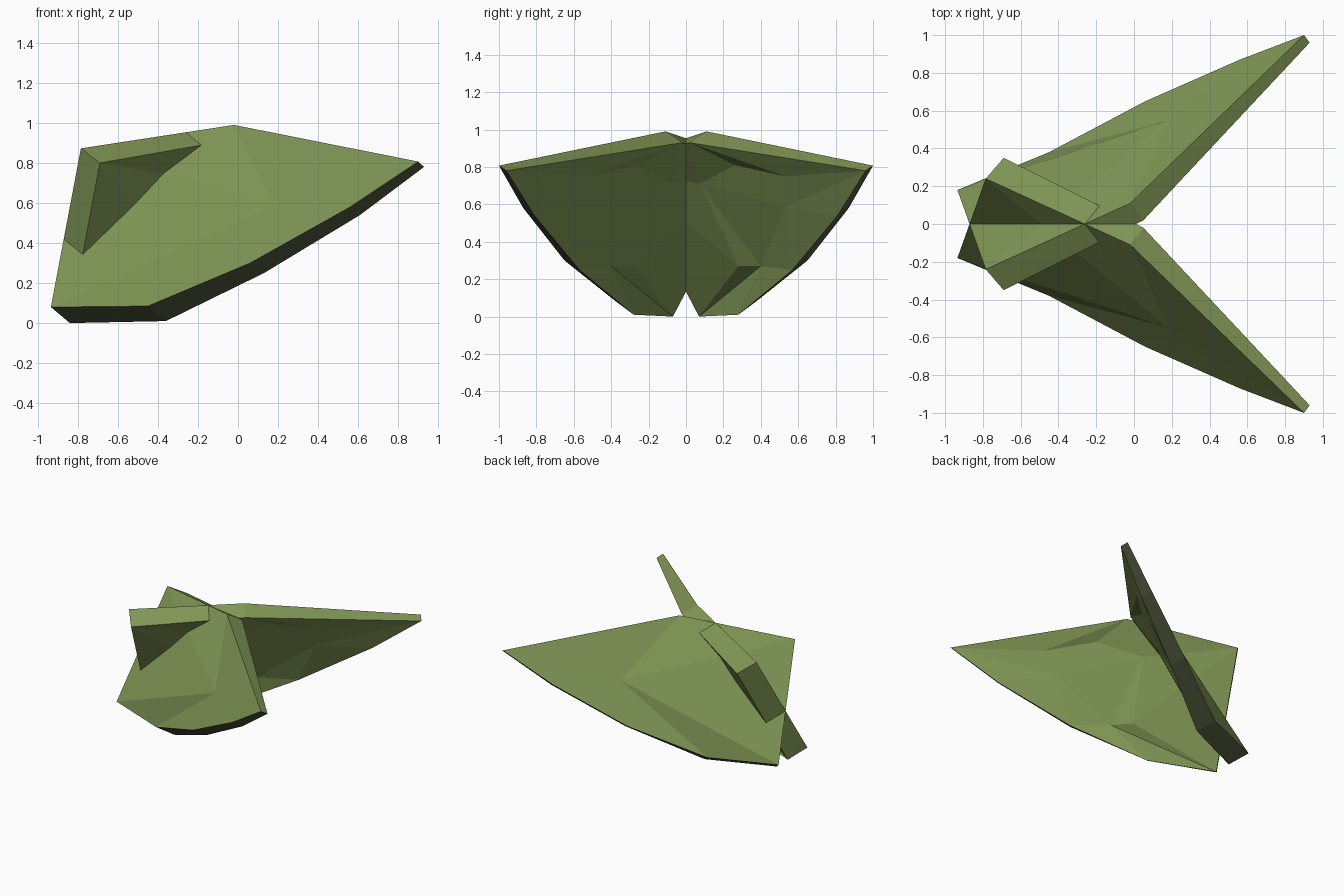
import bpy, bmesh

cube = bpy.data.objects.get("Cube")
if cube:
    bpy.data.objects.remove(cube, do_unlink=True)


def flat_material(name, rgb):
    mat = bpy.data.materials.new(name)
    mat.use_nodes = True
    mat.diffuse_color = (*rgb, 1.0)
    mat.node_tree.nodes["Principled BSDF"].inputs["Base Color"].default_value = (*rgb, 1.0)
    return mat


olive = flat_material("olive_green", (0.216, 0.305, 0.091))
dark_olive = flat_material("dark_olive", (0.085, 0.105, 0.05))

# Outline of the plate: ridge, tip, lower edge, foot, crossing corner
outer_rim = [(-0.02, 0.11, 0.99), (0.90, 1.0, 0.807), (0.56, 0.87, 0.58),
             (0.06, 0.65, 0.30), (-0.45, 0.38, 0.085), (-0.935, 0.18, 0.08),
             (-0.785, -0.24, 0.873)]
inner_rim = [(0.05, 0.02, 0.93), (0.93, 0.96, 0.78), (0.61, 0.81, 0.54),
             (0.13, 0.57, 0.25), (-0.36, 0.28, 0.01), (-0.84, 0.07, 0.0),
             (-0.69, -0.35, 0.80)]
outer_centre = (0.185, 0.55, 0.59)
# Hollow of the inner face: wing, ridge, lower, foot, shoulder, top
inner_points = [(0.30, 0.53, 0.585), (-0.15, 0.075, 0.71),
                (-0.115, 0.40, 0.27), (-0.225, 0.28, 0.27),
                (0.42, 0.53, 0.75), (0.14, 0.26, 0.81)]
inner_facets = ["ABs", "Ast", "Atr", "ArG", "BCw", "Bws", "CDw", "Dlw", "swt",
                "twr", "rwl", "rlf", "rfG", "fFG", "lFf", "lEF", "lDE"]

# One faceted plate with thickness
bm = bmesh.new()
outer = [bm.verts.new(p) for p in outer_rim]
inner = [bm.verts.new(p) for p in inner_rim]
named = dict(zip("ABCDEFGwrlfst", inner + [bm.verts.new(p) for p in inner_points]))
hub = bm.verts.new(outer_centre)
for facet in inner_facets:
    bm.faces.new([named[k] for k in facet])
for i in range(len(outer)):
    j = (i + 1) % len(outer)
    bm.faces.new((hub, outer[i], outer[j]))
    rim = bm.faces.new((outer[i], outer[j], inner[j], inner[i]))
    # Lower edge from the tip to the foot is dark
    rim.material_index = int(1 <= i <= 4)
bmesh.ops.recalc_face_normals(bm, faces=bm.faces)
mesh = bpy.data.meshes.new("crossed_wing_plates")
bm.to_mesh(mesh)
bm.free()
mesh.materials.append(olive)
mesh.materials.append(dark_olive)
wings = bpy.data.objects.new("crossed_wing_plates", mesh)
bpy.context.collection.objects.link(wings)

# The second plate crosses the first at the centre plane
mirror = wings.modifiers.new("mirror", 'MIRROR')
mirror.use_axis = (False, True, False)
mirror.use_mirror_merge = False
